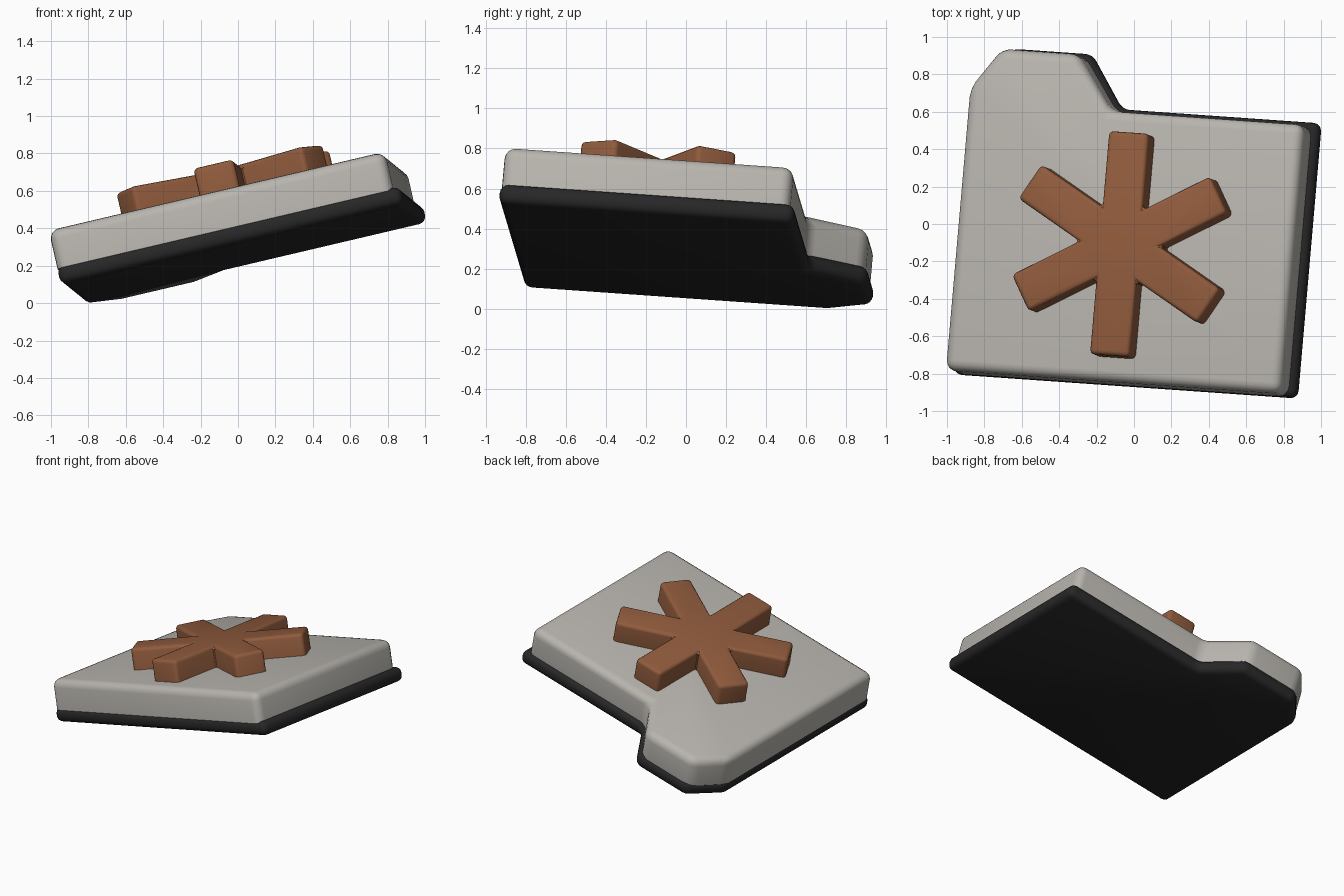
import bpy, bmesh, math
from mathutils import Matrix, Vector

if "Cube" in bpy.data.objects:
    bpy.data.objects.remove(bpy.data.objects["Cube"])

# Tilted frame shared by all parts
x_axis = Vector((0.971, -0.068, 0.228)).normalized()
z_axis = Vector((-0.222, 0.087, 0.971))
z_axis = (z_axis - x_axis * z_axis.dot(x_axis)).normalized()
y_axis = z_axis.cross(x_axis)
TILT = Matrix((x_axis, y_axis, z_axis)).transposed().to_4x4()


def material(name, color):
    m = bpy.data.materials.new(name)
    m.diffuse_color = (*color, 1)
    m.use_nodes = True
    m.node_tree.nodes["Principled BSDF"].inputs["Base Color"].default_value = m.diffuse_color
    return m


def slab(name, outline, low, high, radius, mat, round_bottom=False, segments=4):
    """Extrude an outline and round its edges, keeping the base sharp unless asked."""
    bm = bmesh.new()
    base = bm.faces.new([bm.verts.new((x, y, low)) for x, y in outline])
    ext = bmesh.ops.extrude_face_region(bm, geom=[base], use_keep_orig=True)
    for v in ext["geom"]:
        if isinstance(v, bmesh.types.BMVert):
            v.co.z = high
    bmesh.ops.recalc_face_normals(bm, faces=bm.faces)
    edges = [e for e in bm.edges
             if round_bottom or any(v.co.z > low + 1e-4 for v in e.verts)]
    bmesh.ops.bevel(bm, geom=edges, offset=radius, segments=segments, profile=0.5,
                    affect='EDGES', clamp_overlap=True)
    bmesh.ops.recalc_face_normals(bm, faces=bm.faces)
    mesh = bpy.data.meshes.new(name)
    bm.to_mesh(mesh)
    bm.free()
    mesh.materials.append(mat)
    ob = bpy.data.objects.new(name, mesh)
    bpy.context.collection.objects.link(ob)
    ob.matrix_world = TILT
    bpy.ops.object.select_all(action='DESELECT')
    ob.select_set(True)
    bpy.context.view_layer.objects.active = ob
    bpy.ops.object.shade_smooth_by_angle(angle=math.radians(35))
    return ob


grey = material("warm grey", (0.48, 0.46, 0.425))
black = material("soft black", (0.02, 0.02, 0.02))
brown = material("copper brown", (0.28, 0.105, 0.046))

# Folder body with a tab at the back left
body = [(-0.845, -0.888), (1.005, -0.888), (1.005, 0.56), (-0.06, 0.56),
        (-0.265, 0.852), (-0.69, 0.852), (-0.845, 0.63)]
slab("folder_body", body, 0.325, 0.538, 0.055, grey)

# Dark backing plate, slightly larger at the right and back
backing = [(-0.845, -0.892), (1.045, -0.892), (1.045, 0.587), (-0.05, 0.587),
           (-0.24, 0.87), (-0.68, 0.87), (-0.845, 0.64)]
slab("backing_plate", backing, 0.238, 0.338, 0.042, black, round_bottom=True)

# Six-armed star on the top face
CENTRE = Vector((0.088, -0.16))
WIDTH, REACH = 0.22, 0.60
star = []
for i in range(6):
    a = math.radians(30 + 60 * i)
    along = Vector((math.cos(a), math.sin(a)))
    side = Vector((-along.y, along.x)) * WIDTH / 2
    notch = Vector((math.cos(a + math.pi / 6), math.sin(a + math.pi / 6))) * WIDTH
    star += [CENTRE + along * REACH - side, CENTRE + along * REACH + side, CENTRE + notch]
slab("raised_star", star, 0.52, 0.692, 0.025, brown, segments=3)
